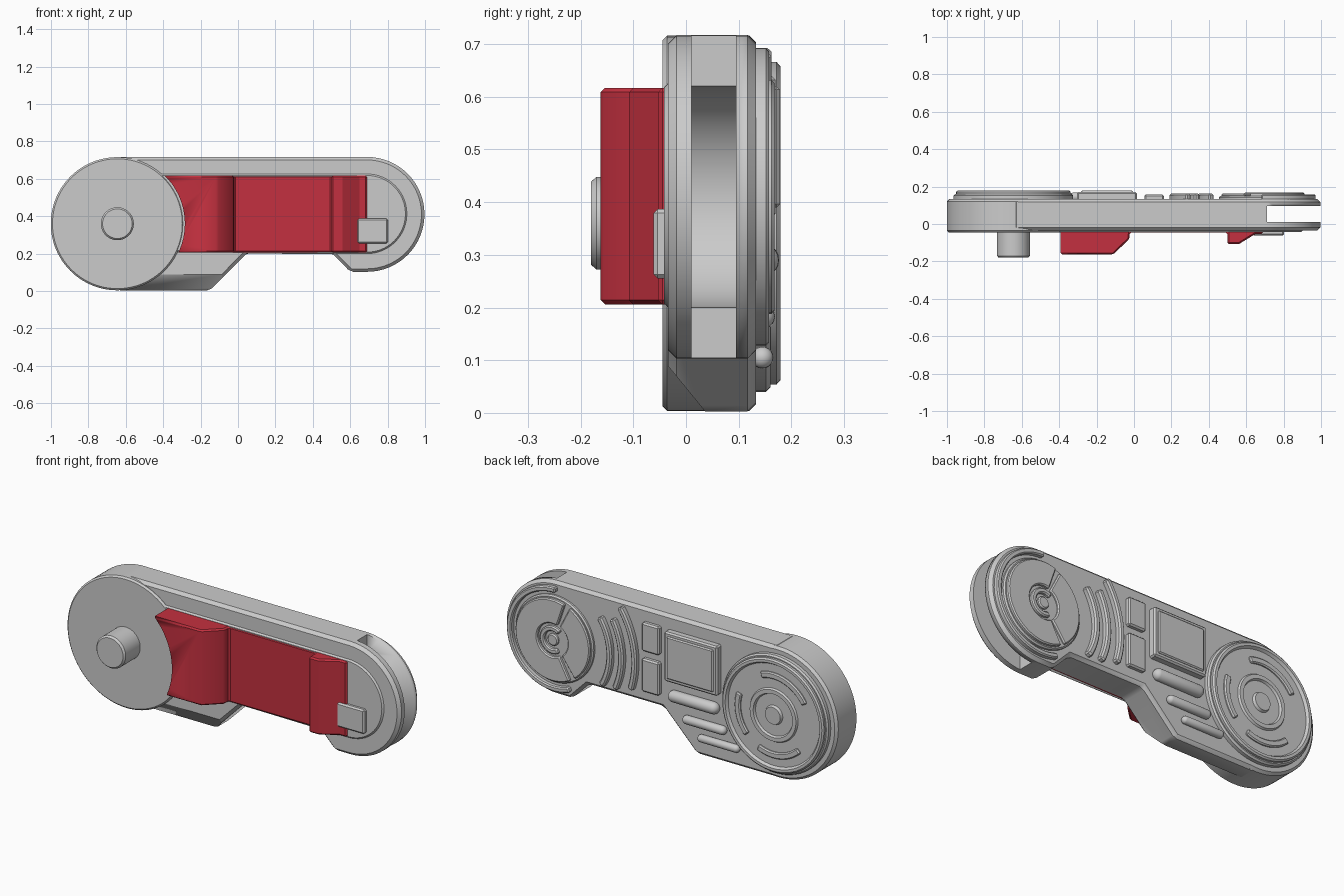
import bpy, bmesh, math

if "Cube" in bpy.data.objects:
    bpy.data.objects.remove(bpy.data.objects["Cube"])

HUB = (-0.645, 0.36)   # centre of the big end disc (x, z)
TIP = (0.69, 0.41)     # centre of the forked round end

red = bpy.data.materials.new("red_paint")
red.diffuse_color = (0.55, 0.03, 0.05, 1)
red.use_nodes = True
red.node_tree.nodes["Principled BSDF"].inputs["Base Color"].default_value = red.diffuse_color


def finish(bm, name, bevel=0.0, mat=None):
    bmesh.ops.remove_doubles(bm, verts=bm.verts, dist=1e-5)
    bmesh.ops.recalc_face_normals(bm, faces=bm.faces)
    me = bpy.data.meshes.new(name)
    bm.to_mesh(me)
    bm.free()
    ob = bpy.data.objects.new(name, me)
    bpy.context.collection.objects.link(ob)
    if mat:
        me.materials.append(mat)
    bpy.ops.object.select_all(action='DESELECT')
    bpy.context.view_layer.objects.active = ob
    ob.select_set(True)
    if bevel:
        m = ob.modifiers.new("bevel", 'BEVEL')
        m.width, m.segments = bevel, 1
        m.limit_method, m.angle_limit = 'ANGLE', math.radians(40)
        m.use_clamp_overlap = False
        bpy.ops.object.modifier_apply(modifier="bevel")
    bpy.ops.object.shade_smooth_by_angle(angle=math.radians(30))
    return ob


def prism(name, pts, lo, hi, bevel=0.0, along='y', mat=None):
    """Extrude an outline: (x, z) along y, (x, y) along z, (y, z) along x."""
    put = {'y': lambda p, t: (p[0], t, p[1]), 'z': lambda p, t: (p[0], p[1], t),
           'x': lambda p, t: (t, p[0], p[1])}[along]
    bm = bmesh.new()
    a = [bm.verts.new(put(p, lo)) for p in pts]
    b = [bm.verts.new(put(p, hi)) for p in pts]
    bm.faces.new(a)
    bm.faces.new(b)
    for i in range(len(pts)):
        j = (i + 1) % len(pts)
        bm.faces.new((a[i], a[j], b[j], b[i]))
    return finish(bm, name, bevel, mat)


def box(x0, x1, z0, z1):
    return [(x0, z0), (x1, z0), (x1, z1), (x0, z1)]


def arc(c, r, a0, a1, n=32):
    return [(c[0] + r * math.cos(math.radians(a0 + (a1 - a0) * i / n)),
             c[1] + r * math.sin(math.radians(a0 + (a1 - a0) * i / n))) for i in range(n + 1)]


def band(name, c, r0, r1, a0, a1, y1, y0=0.12, bevel=0.006):
    return prism(name, arc(c, r0, a0, a1) + arc(c, r1, a1, a0), y0, y1, bevel)


def lathe(name, c, profile, n=64):
    """Revolve (radius, y) points around the y direction."""
    bm = bmesh.new()
    rings = [[bm.verts.new((c[0] + r * math.cos(2 * math.pi * k / n), y,
                            c[1] + r * math.sin(2 * math.pi * k / n))) for k in range(n)]
             for r, y in profile]
    for p, q in zip(rings, rings[1:]):
        for k in range(n):
            bm.faces.new((p[k], p[(k + 1) % n], q[(k + 1) % n], q[k]))
    return finish(bm, name)


def cut(ob, cutter):
    m = ob.modifiers.new("cut", 'BOOLEAN')
    m.operation, m.object, m.solver = 'DIFFERENCE', cutter, 'EXACT'
    bpy.ops.object.select_all(action='DESELECT')
    bpy.context.view_layer.objects.active = ob
    ob.select_set(True)
    bpy.ops.object.modifier_apply(modifier="cut")
    bpy.data.objects.remove(cutter)


# Main bar with round end, lower foot chamfer and fork slot
outline = ([(HUB[0], 0.717)] + arc(TIP, 0.307, 90, -90) +
           [(0.6, 0.103), (0.5, 0.205), (0.05, 0.205), (-0.15, 0.003), (HUB[0], 0.003)])
bar = prism("main_bar", outline, -0.034, 0.133, 0.016)
cut(bar, prism("foot_cutter", [(-0.1, 0.17), (-0.1, -0.1), (0.12, -0.1)], -0.8, 0.2, along='x'))
slot = [(1.2, -0.1), (1.2, 0.9), (0.71, 0.9)] + arc((0.71, 0.41), 0.21, 90, 270) + [(0.71, -0.1)]
cut(bar, prism("slot_cutter", slot, 0.01, 0.095))

# Big end disc with front peg
lathe("end_disc", HUB, [(0, -0.045), (0.347, -0.045), (0.356, -0.036), (0.356, 0.12),
                        (0.343, 0.133), (0, 0.133)], 96)
lathe("front_peg", HUB, [(0, -0.03), (0.088, -0.03), (0.088, -0.17), (0.079, -0.18), (0, -0.18)])

# Raised front plate and small block
prism("front_plate", [(-0.5, 0.63)] + arc((0.69, 0.413), 0.217, 90, -90) + [(-0.5, 0.205)],
      -0.02, -0.042, 0.012)
prism("small_block", box(0.635, 0.802, 0.255, 0.387), -0.03, -0.062, 0.008)

# Red grip with two raised ends, hollowed around the disc
grip = prism("red_grip", [(-0.45, 0), (-0.45, -0.162), (-0.11, -0.162), (-0.025, -0.08),
                          (-0.022, -0.046), (0.5, -0.046), (0.5, -0.108), (0.56, -0.108),
                          (0.65, -0.053), (0.69, -0.053), (0.69, 0)],
             0.206, 0.617, 0.008, 'z', red)
cut(grip, prism("disc_cutter", arc(HUB, 0.361, 0, 354, 59), -0.3, 0.1))

# Back: large ringed disc
lathe("back_ring_disc", HUB, [
    (0, 0.12), (0.32, 0.12), (0.32, 0.152), (0.312, 0.16), (0.306, 0.16), (0.306, 0.172),
    (0.298, 0.179), (0.284, 0.179), (0.275, 0.165), (0.145, 0.165), (0.139, 0.175),
    (0.118, 0.175), (0.112, 0.163), (0.052, 0.163), (0.046, 0.177), (0, 0.177)])
for i, (a0, a1) in enumerate([(-42, 18), (70, 150), (225, 295)]):
    band(f"ring_arc_{i}", HUB, 0.198, 0.232, a0, a1, 0.177, 0.15)

# Back: rectangular panels
for name, x0, x1, z0, z1, y in [("large_panel", -0.305, 0.015, 0.37, 0.64, 0.17),
                                ("upper_panel", 0.055, 0.16, 0.49, 0.645, 0.157),
                                ("lower_panel", 0.055, 0.16, 0.27, 0.45, 0.157)]:
    prism(name, box(x0, x1, z0, z1), 0.12, y, 0.008)
prism("large_panel_face", box(-0.285, -0.005, 0.39, 0.62), 0.15, 0.178, 0.006)

# Back: three round bars beside the disc
for i, (x0, x1, z, r) in enumerate([(-0.3, 0.0, 0.29, 0.032), (-0.345, -0.085, 0.183, 0.024),
                                    (-0.425, -0.175, 0.105, 0.021)]):
    bm = bmesh.new()
    bmesh.ops.create_uvsphere(bm, u_segments=20, v_segments=12, radius=r)
    for v in bm.verts:
        x, y, h = v.co
        # stretch the ball lengthwise into a capsule
        if h > 1e-6:
            cx = x1 - r
        else:
            cx = x0 + r
        v.co = (cx + h, 0.145 + x, z + y)
    finish(bm, f"round_bar_{i}")

# Back: curved ribs around the fork end
for i, (r, a0, a1) in enumerate([(0.485, 145, 198), (0.405, 150, 205), (0.335, 145, 211)]):
    band(f"curved_rib_{i}", TIP, r - 0.016, r + 0.016, a0, a1, 0.162, bevel=0.008)

# Back: split disc, open ring, hub and outer rim on the fork end
lathe("split_disc_base", TIP, [(0, 0.12), (0.235, 0.12), (0.235, 0.143), (0.228, 0.15), (0, 0.15)])
band("split_disc_small", TIP, 0.09, 0.222, 117, 234, 0.162)
band("split_disc_large", TIP, 0.09, 0.222, 242, 469, 0.168)
band("open_ring", TIP, 0.048, 0.075, -120, 130, 0.168)
lathe("fork_hub", TIP, [(0, 0.14), (0.032, 0.14), (0.032, 0.158), (0.026, 0.164), (0, 0.164)], 32)
band("fork_rim", TIP, 0.254, 0.282, -110, 92, 0.158)
